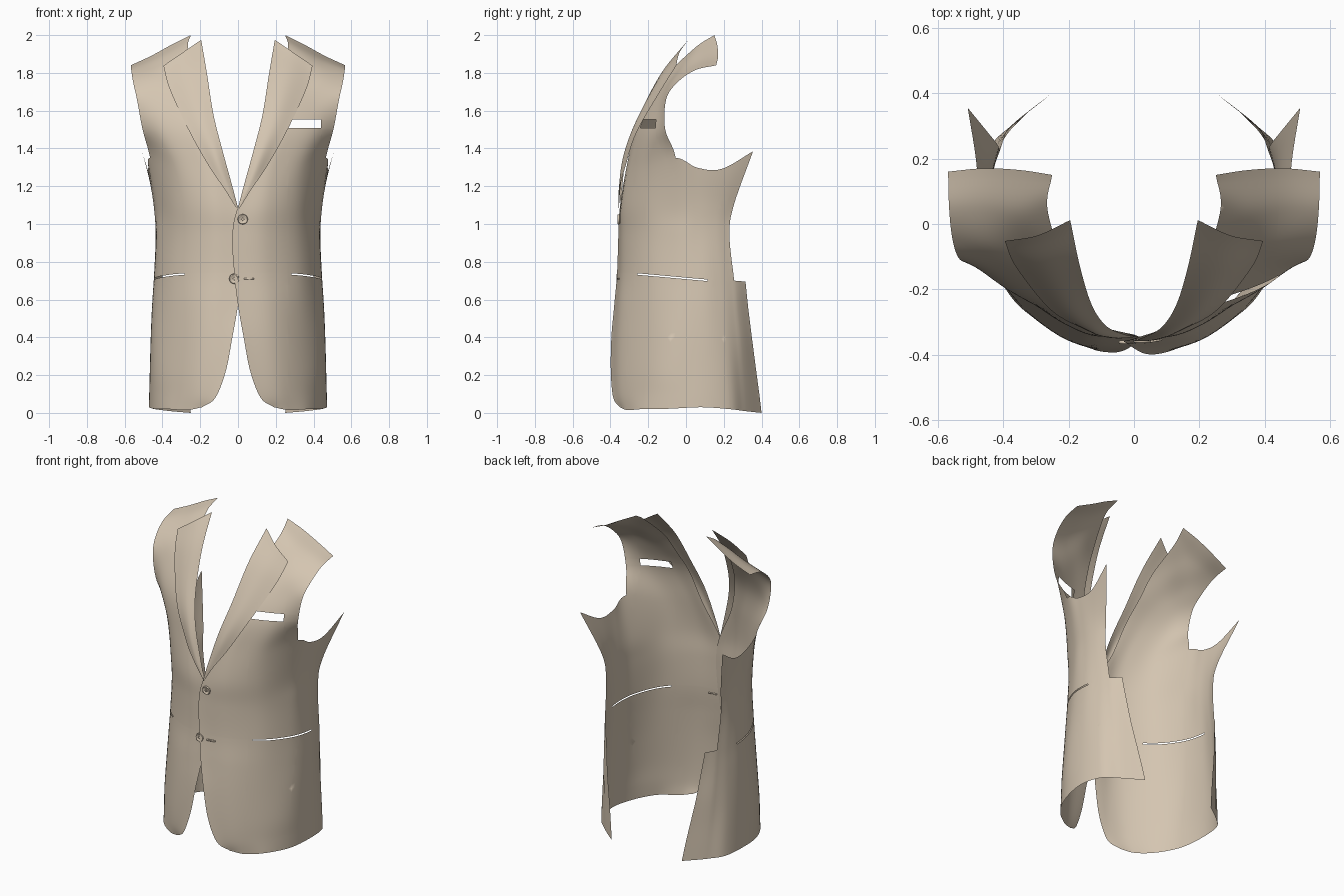
import bpy, bmesh, math
from mathutils import Vector as V

if "Cube" in bpy.data.objects:
    bpy.data.objects.remove(bpy.data.objects["Cube"])

cloth = bpy.data.materials.new("tan_cloth")
cloth.diffuse_color = (0.66, 0.56, 0.44, 1)
cloth.use_nodes = True
cloth.node_tree.nodes["Principled BSDF"].inputs["Base Color"].default_value = cloth.diffuse_color
N = 7  # subdivisions per control cell

# Front panel rows, bottom to top: front edge, two inner points, side line / armhole edge
SKIRT = [
    [(.19, -.35, .03), (.27, -.31, .015), (.37, -.23, .02), (.445, -.09, .022)],
    [(.12, -.385, .08), (.24, -.335, .1), (.365, -.23, .1), (.445, -.09, .1)],
    [(.065, -.398, .22), (.22, -.345, .22), (.36, -.23, .22), (.445, -.09, .22)],
    [(.03, -.395, .4), (.2, -.345, .4), (.345, -.23, .4), (.44, -.08, .4)],
    [(0, -.38, .57), (.18, -.34, .57), (.335, -.225, .57), (.43, -.07, .57)],
    [(-.02, -.365, .74), (.16, -.33, .74), (.325, -.22, .74), (.42, -.06, .735)],
    [(-.03, -.358, .94), (.15, -.33, .94), (.315, -.22, .94), (.415, -.05, .94)],
]
CHEST = [
    [(0, -.35, 1.09), (.16, -.33, 1.1), (.32, -.225, 1.1), (.42, -.05, 1.1)],
    [(.10, -.315, 1.3), (.2, -.295, 1.3), (.34, -.22, 1.3), (.465, -.055, 1.35)],
    [(.16, -.268, 1.5), (.27, -.243, 1.5), (.40, -.19, 1.5), (.505, -.11, 1.5)],
    [(.2, -.19, 1.65), (.31, -.16, 1.66), (.42, -.13, 1.66), (.535, -.105, 1.66)],
    [(.225, -.10, 1.79), (.33, -.065, 1.79), (.445, -.06, 1.77), (.555, -.045, 1.75)],
    [(.265, .05, 1.935), (.35, .04, 1.895), (.46, .05, 1.85), (.565, .05, 1.815)],
    [(.25, .15, 2.0), (.35, .165, 1.95), (.46, .17, 1.89), (.568, .16, 1.84)],
]
# Side panel rows up to the armhole: side, rear side, back edge
SIDE = [
    [(.471, .08, .03), (.442, .23, .02), (.365, .31, .01)],
    [(.47, .08, .1), (.442, .225, .1), (.37, .305, .1)],
    [(.467, .08, .22), (.442, .215, .22), (.378, .296, .22)],
    [(.462, .08, .4), (.44, .2, .39), (.39, .283, .39)],
    [(.455, .08, .565), (.435, .19, .555), (.397, .267, .55)],
    [(.445, .08, .72), (.43, .18, .705), (.4, .255, .70)],
    [(.435, .07, .94), (.43, .16, .94), (.41, .23, .94)],
    [(.445, .07, 1.1), (.442, .17, 1.1), (.425, .253, 1.1)],
    [(.475, .06, 1.298), (.482, .19, 1.292), (.508, .355, 1.385)],
]
# Rear edge of the vent flap
VENT = [(.25, .40, 0), (.265, .388, .1), (.285, .372, .22),
        (.315, .35, .39), (.335, .33, .55), (.355, .315, .695)]
# Lapel: roll line and outer edge, bottom to top
ROLL = [(0, -.355, 1.085), (.03, -.346, 1.2), (.085, -.315, 1.4),
        (.13, -.245, 1.58), (.165, -.13, 1.8), (.195, .012, 1.975)]
OUTER = [(.006, -.358, 1.08), (.075, -.352, 1.19), (.15, -.322, 1.3),
         (.255, -.262, 1.485), (.36, -.132, 1.71), (.395, -.052, 1.838)]


def vecs(rows):
    return [[V(p) for p in r] for r in rows]


def spline(pts):
    """Smooth curve through all points, N steps per span."""
    p = [2 * pts[0] - pts[1]] + pts + [2 * pts[-1] - pts[-2]]
    out = []
    for i in range(1, len(p) - 2):
        a, b, c, d = p[i - 1:i + 3]
        for k in range(N):
            t = k / N
            out.append(.5 * (2 * b + (c - a) * t + (2 * a - 5 * b + 4 * c - d) * t * t
                             + (3 * b - a - 3 * c + d) * t ** 3))
    return out + [pts[-1]]


def patch(bm, rows, skip_left=0, skip_right=0, skip_top=0):
    """Smooth sheet through a control grid; skipped spans only guide tangents."""
    cols = [spline(list(c)) for c in zip(*rows)]
    grid = [spline(list(r)) for r in zip(*cols)]
    grid = grid[:len(grid) - skip_top * N]
    grid = [[bm.verts.new(p) for p in r[skip_left * N:len(r) - skip_right * N]] for r in grid]
    for r0, r1 in zip(grid, grid[1:]):
        for j in range(len(r0) - 1):
            bm.faces.new((r0[j], r0[j + 1], r1[j + 1], r1[j]))


def cut(bm, co, no):
    bmesh.ops.bisect_plane(bm, geom=bm.verts[:] + bm.edges[:] + bm.faces[:],
                           plane_co=co, plane_no=no)


def drop(bm, test):
    fs = [f for f in bm.faces if test(f.calc_center_median())]
    bmesh.ops.delete(bm, geom=fs, context='FACES')


def finish(bm, name, side=1):
    if side < 0:  # mirrored half tucks under the other at the front
        for v in bm.verts:
            v.co.y += .012 * max(0, 1 - abs(v.co.x) / .12)
            v.co.x *= -1
        bmesh.ops.reverse_faces(bm, faces=bm.faces[:])
    me = bpy.data.meshes.new(name)
    bm.to_mesh(me)
    bm.free()
    me.materials.append(cloth)
    ob = bpy.data.objects.new(name, me)
    bpy.context.collection.objects.link(ob)
    for p in me.polygons:
        p.use_smooth = True
    return ob


def build_panel(side, name):
    front, rear = vecs(SKIRT + CHEST), vecs(SIDE)
    n = len(rear)
    f_rows = [r + [rear[i][0] if i < n else 2 * r[3] - r[2]] for i, r in enumerate(front)]
    s_rows = [front[i][2:] + rear[i] for i in range(n)]
    s_rows.append(front[n][2:] + [2 * a - b for a, b in zip(rear[-1], rear[-2])])
    vent = [V(p) for p in VENT]
    vent.append(2 * vent[-1] - vent[-2])
    v_rows = [[rear[i][1], rear[i][2], vent[i]] for i in range(7)]
    bm = bmesh.new()
    patch(bm, f_rows, skip_right=1)
    patch(bm, s_rows, skip_left=1, skip_top=1)
    patch(bm, v_rows, skip_left=1, skip_top=1)
    bmesh.ops.remove_doubles(bm, verts=bm.verts[:], dist=1e-4)
    # hip pocket slit, sloping down to the back
    tilt = V((0, .09, 1))
    for h in (.708, .716):
        cut(bm, V((0, 0, h)), tilt)
    drop(bm, lambda c: .708 < c.dot(tilt) < .716 and -.265 < c.y < .12)
    # breast pocket opening on one side only
    if side > 0:
        for x in (.265, .44):
            cut(bm, V((x, 0, 0)), V((1, 0, 0)))
        for z in (1.507, 1.553):
            cut(bm, V((0, 0, z)), V((0, 0, 1)))
        drop(bm, lambda c: .265 < c.x < .44 and 1.507 < c.z < 1.553)
    finish(bm, name, side)


def build_lapel(side, name):
    rows = []
    for a, b in zip(ROLL, OUTER):
        a, b = V(a), V(b)
        bulge = V((0, -.015, 0)) * min(1, (b - a).length / .12)
        rows.append([a, (a + b) / 2 + bulge, b])
    bm = bmesh.new()
    patch(bm, rows)
    finish(bm, name, side)


def build_button(name, x, y, z):
    """Turned button with raised rim and crossed thread, facing -y."""
    bm = bmesh.new()
    prof = [(.001, .005), (.024, .005), (.027, 0), (.025, -.006), (.021, -.006), (.018, -.002), (.001, -.002)]
    rings = [[bm.verts.new((r * math.cos(k * math.tau / 24), d, r * math.sin(k * math.tau / 24)))
              for k in range(24)] for r, d in prof]
    for a, b in zip(rings, rings[1:]):
        for k in range(24):
            bm.faces.new((a[k], a[k - 1], b[k - 1], b[k]))
    for size in ((.018, .004, .004), (.004, .004, .018)):
        vs = bmesh.ops.create_cube(bm, size=1)['verts']
        for v in vs:
            v.co = V((v.co.x * size[0], v.co.y * size[1] - .003, v.co.z * size[2]))
    bmesh.ops.recalc_face_normals(bm, faces=bm.faces[:])
    finish(bm, name).location = (x, y, z)


for side, tag in ((1, "left"), (-1, "right")):
    build_panel(side, tag + "_front_panel")
    build_lapel(side, tag + "_lapel")

build_button("upper_button", .025, -.357, 1.025)
build_button("lower_button", -.02, -.361, .71)

# stitched buttonhole beside the lower button
bm = bmesh.new()
bmesh.ops.create_cube(bm, size=1)
for v in bm.verts:
    v.co = V((v.co.x * .055, v.co.y * .006 + v.co.x * .008, v.co.z * .009))
finish(bm, "buttonhole").location = (.058, -.358, .71)
